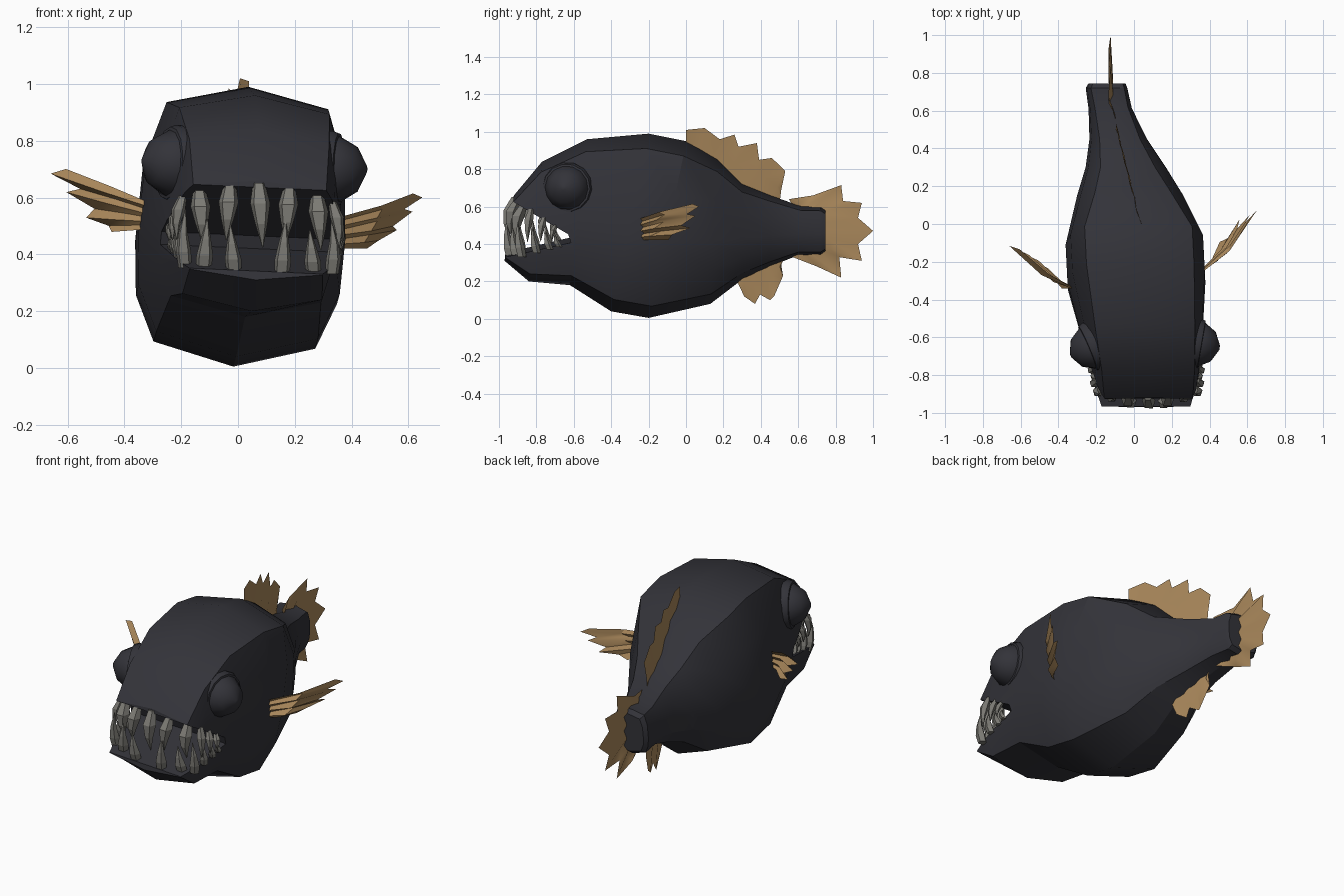
import bpy, bmesh, math
from mathutils import Vector, Matrix

if "Cube" in bpy.data.objects:
    bpy.data.objects.remove(bpy.data.objects["Cube"])

ROLL = .045  # slight sideways lean of the whole fish


def material(name, rgb):
    m = bpy.data.materials.new(name)
    m.use_nodes = True
    m.diffuse_color = (*rgb, 1)
    m.node_tree.nodes["Principled BSDF"].inputs["Base Color"].default_value = (*rgb, 1)
    return m


SKIN = material("charcoal_skin", (0.033, 0.033, 0.041))
FIN = material("tan_fin", (0.40, 0.245, 0.105))
TOOTH = material("grey_tooth", (0.20, 0.195, 0.175))


def finish(name, bm, mat, angle=None):
    bmesh.ops.recalc_face_normals(bm, faces=bm.faces)
    me = bpy.data.meshes.new(name)
    bm.to_mesh(me)
    bm.free()
    me.materials.append(mat)
    ob = bpy.data.objects.new(name, me)
    bpy.context.collection.objects.link(ob)
    if angle:
        bpy.ops.object.select_all(action="DESELECT")
        ob.select_set(True)
        bpy.context.view_layer.objects.active = ob
        bpy.ops.object.shade_smooth_by_angle(angle=math.radians(angle))
    return ob


def loft(bm, rings):
    # Skin a list of closed point rings and cap both ends
    loops = [[bm.verts.new(p) for p in ring] for ring in rings]
    n = len(loops[0])
    for a, b in zip(loops, loops[1:]):
        for i in range(n):
            j = (i + 1) % n
            bm.faces.new((a[i], a[j], b[j], b[i]))
    bm.faces.new(loops[0])
    bm.faces.new(loops[-1])


# Body sections: top y, top z, bottom y, bottom z, x min, x max, corner width
SECTIONS = [
    (-.92, .66, -.97, .31, -.19, .33, .9),
    (-.77, .84, -.84, .20, -.22, .345, .87),
    (-.53, .96, -.62, .18, -.28, .365, .82),
    (-.20, .99, -.40, .04, -.35, .38, .78),
    (.00, .95, -.20, .005, -.36, .37, .78),
    (.17, .85, .13, .08, -.30, .26, .72),
    (.30, .72, .30, .21, -.255, .17, .68),
    (.45, .66, .45, .28, -.235, .07, .70),
    (.62, .60, .60, .34, -.24, -.01, .76),
    (.72, .60, .72, .34, -.255, -.035, .8),
    (.745, .58, .745, .36, -.24, -.045, .8),
]


def section(yt, zt, yb, zb, xl, xr, corner):
    half = [(0, 1), (corner, .93), (.96, .72), (1, .45), (.97, .25), (corner, .08), (0, 0)]
    full = half + [(-u, t) for u, t in half[-2:0:-1]]
    cx, hw = (xl + xr) / 2, (xr - xl) / 2
    return [(cx + u * hw + (t - .5) * (zt - zb) * ROLL, yb + (yt - yb) * t,
             zb + (zt - zb) * t - u * hw * ROLL) for u, t in full]


bm = bmesh.new()
loft(bm, [section(*s) for s in SECTIONS])
body = finish("body", bm, SKIN)

# Open mouth, cut as a wedge through the head
WEDGE = [(-1.2, .80), (-.93, .64), (-.63, .465), (-.615, .42), (-.97, .34), (-1.2, .29)]
bm = bmesh.new()
loft(bm, [[(x, y, z - (x - .07) * ROLL) for y, z in WEDGE] for x in (-.8, .8)])
cutter = finish("mouth_cutter", bm, SKIN)
cutter.hide_render = True
cut = body.modifiers.new("mouth", "BOOLEAN")
cut.operation = "DIFFERENCE"
cut.solver = "EXACT"
cut.object = cutter
bpy.context.view_layer.objects.active = body
bpy.ops.object.modifier_apply(modifier=cut.name)
bpy.data.objects.remove(cutter)
body.select_set(True)
bpy.ops.object.shade_smooth_by_angle(angle=math.radians(26))


# Bulging eyes with a raised socket rim
def eye(side, centre, axis):
    turn = Vector((0, 0, 1)).rotation_difference(Vector(axis)).to_matrix().to_4x4()
    place = Matrix.Translation(centre) @ turn
    parts = (("eye_socket", [(.135, -.08), (.137, .0), (.128, .022), (.11, .025)], 35),
             ("eye", [(.117, -.02), (.118, .022), (.08, .085), (.012, .12)], 70))
    for name, profile, angle in parts:
        bm = bmesh.new()
        loft(bm, [[place @ Vector((r * math.cos(a), r * math.sin(a), h))
                   for a in (math.tau * k / 14 for k in range(14))] for r, h in profile])
        finish(side + "_" + name, bm, SKIN, angle)


eye("left", (.335, -.635, .70), (.97, -.17, .0))
eye("right", (-.225, -.65, .72), (-.9, -.38, .08))


# Fins: a softly pleated sheet between a straight root and a ragged rim
def fin(name, root_a, root_b, rim, fold, bow=(0, 0, 0), angle=75):
    a, b = Vector(root_a), Vector(root_b)
    rim = [Vector(p) for p in rim]
    normal = (b - a).cross(rim[len(rim) // 2] - a).normalized()
    bm = bmesh.new()
    rows = []
    for i, p in enumerate(rim):
        q = a.lerp(b, i / (len(rim) - 1))
        push = normal * fold * (-1) ** i
        rows.append([bm.verts.new(q + push * .3),
                     bm.verts.new(q.lerp(p, .5) + push + Vector(bow)),
                     bm.verts.new(p + push * .6)])
    for r, s in zip(rows, rows[1:]):
        for k in range(2):
            bm.faces.new((r[k], s[k], s[k + 1], r[k + 1]))
    finish(name, bm, FIN, angle)


def spine(points):
    # Follow the sideways curve of the back
    return [(.035 - .25 * min(y, .66), y, z) for y, z in points]


dorsal = spine([(0, .85), (.5, .6), (0, 1.01), (.1, 1.02), (.18, .96), (.26, .985), (.28, .92),
                (.38, .94), (.39, .85), (.46, .86), (.53, .79), (.51, .69)])
fin("dorsal_fin", dorsal[0], dorsal[1], dorsal[2:], .005)
anal = spine([(.27, .26), (.54, .36), (.27, .21), (.31, .12), (.37, .08), (.395, .13),
              (.45, .10), (.47, .12), (.52, .23), (.50, .28)])
fin("anal_fin", anal[0], anal[1], anal[2:], .006)
tail = spine([(.60, .56), (.60, .38), (.55, .64), (.68, .66), (.83, .715), (.84, .63), (.94, .62),
              (.92, .54), (1.0, .47), (.92, .40), (.94, .31), (.82, .33), (.83, .22),
              (.70, .28), (.57, .33)])
fin("tail_fin", tail[0], tail[1], tail[2:], .010)
fin("left_pectoral_fin", (.35, -.26, .53), (.35, -.25, .42),
    [(.61, .04, .615), (.655, .065, .60), (.58, .01, .56), (.62, .045, .55), (.54, -.02, .50),
     (.565, .02, .485), (.49, -.07, .45), (.46, -.10, .42)], .013, (.015, -.025, 0), 30)
fin("right_pectoral_fin", (-.31, -.35, .58), (-.31, -.34, .49),
    [(-.61, -.14, .70), (-.655, -.11, .685), (-.56, -.17, .63), (-.60, -.14, .62),
     (-.51, -.2, .56), (-.53, -.19, .53), (-.46, -.24, .50), (-.44, -.26, .48)],
    .013, (0, -.03, 0), 30)


# Teeth: five-sided fangs set round the curve of each jaw
def upper_lip(x, y):
    return .64 - (y + .93) * .58 - (x - .07) * ROLL


def lower_lip(x, y):
    return .34 + (y + .97) * .22 - (x - .07) * ROLL


def tooth(bm, base, tip, bulge, width, profile):
    base, tip, bulge = Vector(base), Vector(tip), Vector(bulge)
    rings = []
    for t, r, out in profile:
        c = base.lerp(tip, t) + bulge * out
        rings.append([c + Vector((math.cos(a), math.sin(a), 0)) * r * width
                      for a in (math.tau * k / 5 + .3 for k in range(5))])
    loft(bm, rings)


UPPER = [(-.1, .6, 0), (.25, 1, .8), (.6, .62, 1), (1, .05, .6)]
LOWER = [(-.1, .9, 0), (.2, 1, .6), (.55, .62, 1), (1, .05, .8)]


def tooth_row(name, front, sides, upper):
    # Each spot: x, y, outward side, half width, share of the gap filled
    bm = bmesh.new()
    lead, width, reach = (-.915, .037, .74) if upper else (-.945, .031, .60)
    spots = [(x, lead + 1.1 * (x - .075) ** 2, 0, width, reach) for x in front]
    for y in sides:
        grow = (y + .93) * .2
        slim = .017 + (-.64 - y) * .045
        spots += [(-.175 - grow, y, -1, slim, .75), (.325 + grow * .4, y, 1, slim, .75)]
    for i, (x, y, side, width, reach) in enumerate(spots):
        top, low = upper_lip(x, y), lower_lip(x, y)
        length = (top - low) * (reach - .08 * (i % 2))
        z, tip_z = (top, top - length) if upper else (low, low + length)
        forward = -.012 if side else (-.035 if upper else -.015)
        tooth(bm, (x, y, z), (x + .012 * (-1) ** i, y - .01, tip_z),
              (side * .015, forward, 0), width, UPPER if upper else LOWER)
    finish(name, bm, TOOTH)


tooth_row("upper_teeth", (-.135, -.03, .075, .18, .28), (-.83, -.76, -.70), True)
tooth_row("lower_teeth", (-.12, -.015, .155, .265), (-.88, -.80, -.73, -.68), False)
